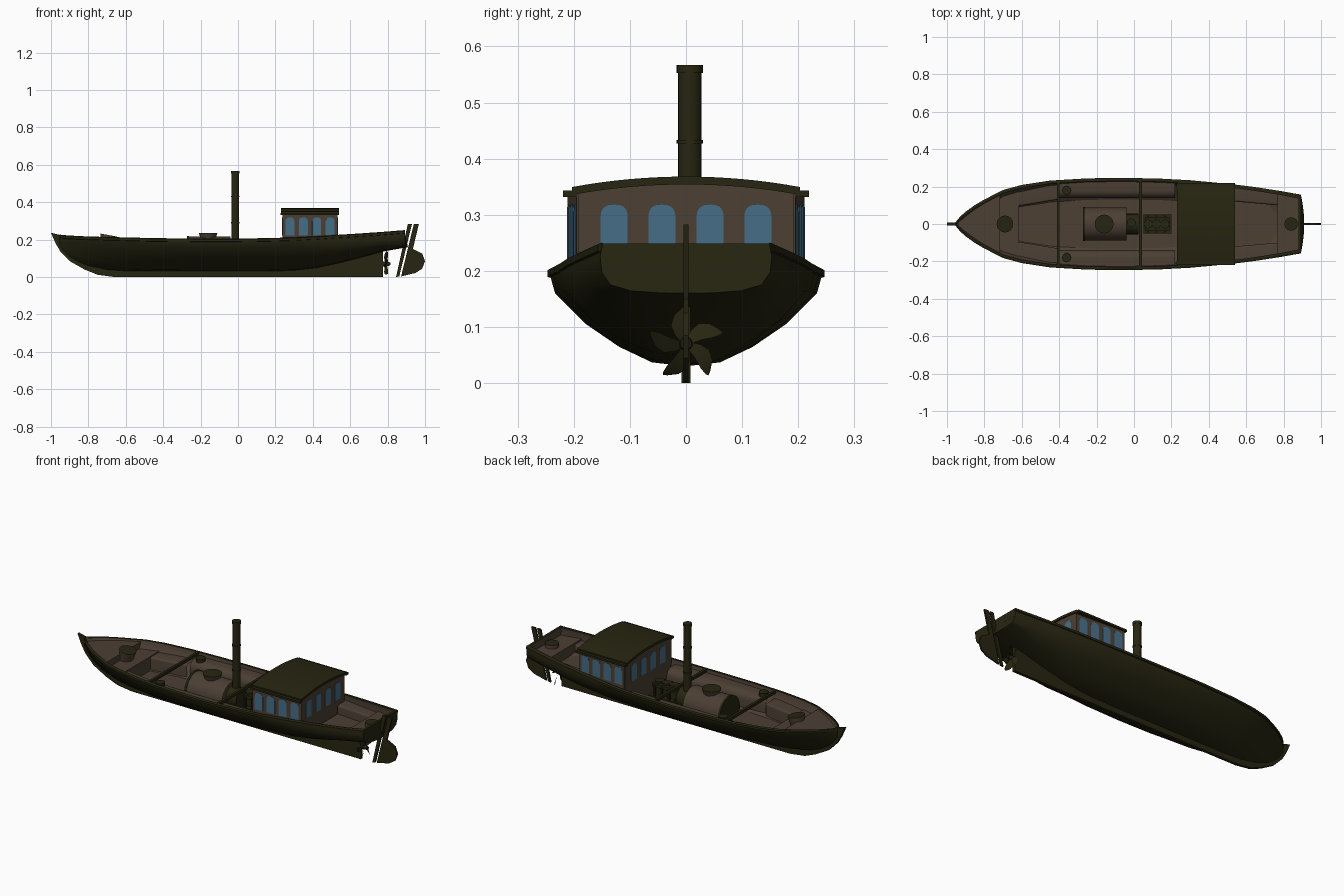
import bpy, bmesh, math
from mathutils import Vector, Matrix

if "Cube" in bpy.data.objects:
    bpy.data.objects.remove(bpy.data.objects["Cube"])


def material(name, rgb):
    m = bpy.data.materials.new(name)
    m.diffuse_color = (*rgb, 1)
    m.use_nodes = True
    m.node_tree.nodes["Principled BSDF"].inputs["Base Color"].default_value = m.diffuse_color
    return m


OLIVE = material("dark olive paint", (0.020, 0.0185, 0.0055))
BROWN = material("brown wood", (0.072, 0.050, 0.034))
BLUE = material("blue glass", (0.062, 0.158, 0.245))


def finish(name, bm, *mats):
    bmesh.ops.recalc_face_normals(bm, faces=bm.faces)
    me = bpy.data.meshes.new(name)
    bm.to_mesh(me)
    bm.free()
    for m in mats:
        me.materials.append(m)
    ob = bpy.data.objects.new(name, me)
    bpy.context.collection.objects.link(ob)
    return ob


def panel(name, profile, origin, along, thick, mat):
    """Extrude a (distance along, z) outline to a plate of given thickness."""
    bm = bmesh.new()
    d = Vector(along).normalized()
    n = d.cross(Vector((0, 0, 1)))
    o = Vector(origin)
    a, b = [[bm.verts.new(o + d * s + Vector((0, 0, z)) + n * k * thick / 2) for s, z in profile] for k in (-1, 1)]
    bm.faces.new(a)
    bm.faces.new(b[::-1])
    for i in range(len(a)):
        j = (i + 1) % len(a)
        bm.faces.new((a[i], a[j], b[j], b[i]))
    return finish(name, bm, mat)


def rod(name, r1, r2, start, end, mat, cap=None, sides=24):
    """Cylinder or cone between two points; cap colours the end face."""
    bm = bmesh.new()
    p, q = Vector(start), Vector(end)
    ax = (q - p).normalized()
    M = Matrix.Translation((p + q) / 2) @ ax.to_track_quat('Z', 'Y').to_matrix().to_4x4()
    bmesh.ops.create_cone(bm, cap_ends=True, segments=sides, radius1=r1, radius2=r2, depth=(q - p).length, matrix=M)
    bm.normal_update()
    for f in bm.faces:
        f.material_index = 1 if cap and f.normal.dot(ax) > 0.95 else 0
    return finish(name, bm, mat, *([cap] if cap else []))


def box(name, x0, x1, y0, y1, z0, z1, mat):
    return panel(name, [(x0, z0), (x1, z0), (x1, z1), (x0, z1)], (0, (y0 + y1) / 2, 0), (1, 0, 0), y1 - y0, mat)


# hull stations: x, half beam, bottom, sheer
ST = [(-.955, .005, .17, .225), (-.93, .035, .135, .222), (-.9, .062, .105, .22), (-.85, .098, .075, .217),
      (-.8, .127, .055, .215), (-.7, .178, .036, .212), (-.6, .205, .03, .21), (-.45, .228, .03, .206),
      (-.25, .24, .03, .204), (-.05, .243, .03, .203), (.15, .238, .03, .206), (.3, .23, .034, .21),
      (.42, .219, .048, .216), (.54, .207, .074, .224), (.65, .193, .102, .231), (.78, .173, .137, .24),
      (.893, .153, .16, .249)]
MID = [(0, 0), (.25, .04), (.49, .2), (.74, .44), (.96, .75), (1, .95), (1, 1)]
BOW = [(0, 0), (.22, .12), (.42, .3), (.64, .52), (.86, .78), (.97, .95), (1, 1)]
AFT = [(0, 0), (.32, .01), (.64, .05), (.88, .17), (.98, .42), (1, .75), (.97, 1)]


def lerp_table(x, table, col):
    x = max(table[0][0], min(table[-1][0], x))
    for a, b in zip(table, table[1:]):
        if x <= b[0]:
            return a[col] + (b[col] - a[col]) * (x - a[0]) / max(b[0] - a[0], 1e-9)


def section(x):
    b, k, s = (lerp_table(x, ST, c) for c in (1, 2, 3))
    tb, ts = max(0, min(1, (-.4 - x) / .5)), max(0, min(1, (x - .3) / .58))
    out = []
    for m, f, a in zip(MID, BOW, AFT):
        u, v = (m[i] + tb * (f[i] - m[i]) + ts * (a[i] - m[i]) for i in (0, 1))
        out.append((b * u, k + (s - k) * v))
    return out


def width(x, z):
    return max(.004, lerp_table(z, [(zz, y) for y, zz in section(x)], 1) - .006)


# hull shell: outer olive skin and gunwale, inner brown lining
bm = bmesh.new()
rings = []
for st in ST:
    x, b = st[0], st[1]
    half = section(x)
    outer = [(-y, z) for y, z in half[:0:-1]] + half
    sc = max(.4, 1 - .013 / b)
    inner = [(y * sc, z + (.012 if abs(y) < .9 * b else 0)) for y, z in outer[::-1]]
    bulge = [.017 * (1 - (y / b) ** 2) if x > .88 else 0 for y, z in outer]
    rings.append([bm.verts.new((x + e, y, z)) for e, (y, z) in zip(bulge, outer)] +
                 [bm.verts.new((x + e - (.014 if x > .88 else 0), y, z)) for e, (y, z) in zip(bulge[::-1], inner)])
n = len(rings[0])
h = n // 2
for a, b in zip(rings, rings[1:]):
    for i in range(n):
        j = (i + 1) % n
        f = bm.faces.new((a[i], a[j], b[j], b[i]))
        f.material_index = 1 if h <= i < n - 1 else 0
for r in (rings[0], rings[-1]):
    bm.faces.new(r[:h])
    bm.faces.new(r[h:]).material_index = 1
    bm.faces.new((r[0], r[h - 1], r[h], r[-1]))
finish("hull", bm, OLIVE, BROWN)

# rubbing strake along each side
for sgn in (-1, 1):
    bm = bmesh.new()
    prev = None
    for x, b, k, s in ST:
        q = [bm.verts.new((x, sgn * (b + dy), s + dz)) for dy, dz in ((-.004, -.016), (.004, -.014), (.004, -.002), (-.004, .002))]
        if prev:
            for i in range(4):
                bm.faces.new((prev[i], prev[(i + 1) % 4], q[(i + 1) % 4], q[i]))
        prev = q
    finish("rubbing_strake", bm, OLIVE)

# stem, keel and sternpost in one plate
low = [(-1, .237), (-.975, .18), (-.95, .137), (-.9, .085), (-.82, .04), (-.75, .012), (-.66, 0), (.775, 0), (.775, .138)]
up = [(s[0], s[2] + .005) for s in ST[::-1] if s[0] < .77]
panel("stem_and_keel", low + up + [(-.953, .225)], (0, 0, 0), (1, 0, 0), .016, OLIVE)

# rudder
panel("rudder_post", [(.845, 0), (.862, .003), (.93, .283), (.908, .283)], (0, 0, 0), (1, 0, 0), .009, OLIVE)
panel("rudder_blade", [(.872, .003), (.95, .022), (.985, .045), (1, .085), (.985, .125), (.935, .15), (.967, .283), (.94, .283)],
      (0, 0, 0), (1, 0, 0), .009, OLIVE)

# propeller
rod("propeller_shaft", .007, .007, (.7, 0, .07), (.815, 0, .07), OLIVE, sides=12)
rod("propeller_hub", .014, .01, (.775, 0, .07), (.81, 0, .07), OLIVE, sides=16)
for i in range(5):
    bm = bmesh.new()
    rot = Matrix.Rotation(i * math.tau / 5 + .5, 4, 'X')
    rows = []
    for r, w, sweep in ((.008, .007, 0), (.025, .013, .003), (.042, .018, .01), (.055, .014, .02), (.06, .004, .03)):
        rows.append([bm.verts.new(rot @ Vector((c * w * .6, c * w + sweep, r)) + Vector((.792, 0, .07))) for c in (-1, 1)])
    for a, b in zip(rows, rows[1:]):
        bm.faces.new((a[0], a[1], b[1], b[0]))
    finish("propeller_blade", bm, OLIVE)


def deck(name, x0, x1, z, n=8):
    """Deck spanning the full hull width at one height."""
    bm = bmesh.new()
    xs = [x0 + (x1 - x0) * i / n for i in range(n + 1)]
    rows = [[bm.verts.new((x, s * width(x, z), z)) for s in (-1, 1)] for x in xs]
    for a, b in zip(rows, rows[1:]):
        bm.faces.new((a[0], a[1], b[1], b[0]))
    finish(name, bm, BROWN)


def benches(name, x0, x1, yin0, yin1, z, floor, rad, n=6):
    """Side benches with a rounded inner edge, mirrored."""
    for sgn in (-1, 1):
        bm = bmesh.new()
        prev = None
        for i in range(n + 1):
            x = x0 + (x1 - x0) * i / n
            yi = yin0 + (yin1 - yin0) * i / n
            prof = [(yi, floor)] + [(yi + rad * (1 - math.cos(t)), z - rad * (1 - math.sin(t)))
                                    for t in (0, .4, .8, 1.2, math.pi / 2)] + [(max(yi + rad, width(x, z)), z)]
            row = [bm.verts.new((x, sgn * y, zz)) for y, zz in prof]
            if prev:
                for j in range(len(row) - 1):
                    bm.faces.new((prev[j], prev[j + 1], row[j + 1], row[j]))
            prev = row
        finish(name, bm, BROWN)


def bulkhead(name, x, z0, z1, mat, thick=.008):
    zs = [z0 + (z1 - z0) * i / 4 for i in range(5)]
    panel(name, [(-width(x, z), z) for z in zs] + [(width(x, z), z) for z in zs[::-1]], (x, 0, 0), (0, 1, 0), thick, mat)


# decks, floors, benches and bulkheads
deck("foredeck", -.94, -.72, .205)
deck("bow_seat", -.72, -.62, .17, 3)
deck("main_floor", -.62, .54, .09)
deck("aft_floor", .54, .77, .145)
deck("stern_deck", .77, .895, .205, 4)
bulkhead("foredeck_bulkhead", -.72, .15, .205, BROWN)
bulkhead("bow_seat_front", -.62, .09, .17, BROWN)
bulkhead("stern_deck_bulkhead", .77, .145, .205, BROWN)
benches("bow_bench", -.62, -.41, .095, .13, .165, .09, .01)
benches("side_bunker", -.4, .22, .14, .14, .185, .09, .04)
benches("stern_bench", .54, .77, .12, .1, .195, .14, .01)
bulkhead("forward_beam", -.405, .19, .206, OLIVE, .014)
bulkhead("middle_beam", .035, .19, .206, OLIVE, .014)

# boiler, steam dome and funnel
rod("boiler", .088, .088, (-.04, 0, .128), (-.27, 0, .128), BROWN, OLIVE, 32)
rod("boiler_band", .091, .091, (-.262, 0, .128), (-.274, 0, .128), OLIVE, sides=32)
rod("smokebox", .055, .055, (-.05, 0, .14), (.025, 0, .14), OLIVE)
rod("dome", .038, .05, (-.16, 0, .2), (-.16, 0, .235), BROWN, OLIVE)
FX, FY = -.015, .007
rod("funnel", .021, .021, (FX, FY, .15), (FX, FY, .566), OLIVE)
for z, t in ((.56, .007), (.43, .003), (.29, .003)):
    rod("funnel_band", .0235, .0235, (FX, FY, z - t), (FX, FY, z + t), OLIVE)

# steam engine
box("engine_bed", .05, .2, -.05, .05, .09, .12, OLIVE)
for x in (.075, .12, .165):
    rod("engine_cylinder", .024, .024, (x, 0, .12), (x, 0, .195), OLIVE, sides=16)
    for y in (-.045, .045):
        rod("engine_column", .007, .007, (x, y, .12), (x, y, .18), OLIVE, sides=8)
box("engine_head", .06, .19, -.035, .035, .165, .185, OLIVE)

# round deck fittings
rod("bow_hatch", .035, .045, (-.7, 0, .17), (-.69, 0, .224), BROWN, OLIVE)
rod("stern_hatch", .036, .036, (.84, 0, .2), (.84, 0, .225), BROWN, OLIVE)
for y in (-.18, .18):
    rod("bunker_lid", .025, .025, (-.36, y, .18), (-.36, y, .2), OLIVE, sides=16)

# cabin walls with arched windows
X0, X1, W0, W1 = .24, .53, .208, .192


def crown(y):
    return .356 - .018 * (y / .2) ** 2


def windows(origin, along, centers):
    arch = [(-.024, .222), (.024, .222)] + [(.024 * (abs(math.cos(t)) ** .7) * (1 if math.cos(t) > 0 else -1), .298 + .02 * math.sin(t))
                                           for t in [math.pi * i / 10 for i in range(11)]]
    for c in centers:
        panel("window", [(c + s, z) for s, z in arch], origin, along, .0095, BLUE)


for sgn in (-1, 1):
    o, d = (X0, sgn * W0, 0), (X1 - X0, sgn * (W1 - W0), 0)
    panel("cabin_side", [(0, .19), (.29, .19), (.29, .342), (0, .342)], o, d, .006, BROWN)
    windows(o, d, (.037, .109, .181, .253))
for x, w, z0 in ((X0, W0, .09), (X1, W1, .12)):
    ys = [-w + 2 * w * i / 12 for i in range(13)]
    zs = [z0, (z0 + .19) / 2, .19]
    prof = [(y, crown(y)) for y in ys] + [(min(w, width(x, z)), z) for z in zs[::-1]] + [(-min(w, width(x, z)), z) for z in zs]
    panel("cabin_end", prof, (x, 0, 0), (0, 1, 0), .006, BROWN)
    windows((x, 0, 0), (0, 1, 0), (-.128, -.043, .043, .128))

# arched roof with eaves
ys = [-.203 + .406 * i / 16 for i in range(17)]
panel("roof", [(y, crown(y) + .012) for y in ys] + [(y, crown(y) - .002) for y in ys[::-1]], (.384, 0, 0), (0, 1, 0), .31, OLIVE)
for sgn in (-1, 1):
    box("roof_eave", .228, .54, *sorted((sgn * .195, sgn * .219)), .332, .343, OLIVE)

# smooth shading with crisp edges
bpy.ops.object.select_all(action='SELECT')
bpy.context.view_layer.objects.active = bpy.data.objects["hull"]
bpy.ops.object.shade_smooth_by_angle(angle=math.radians(32))
